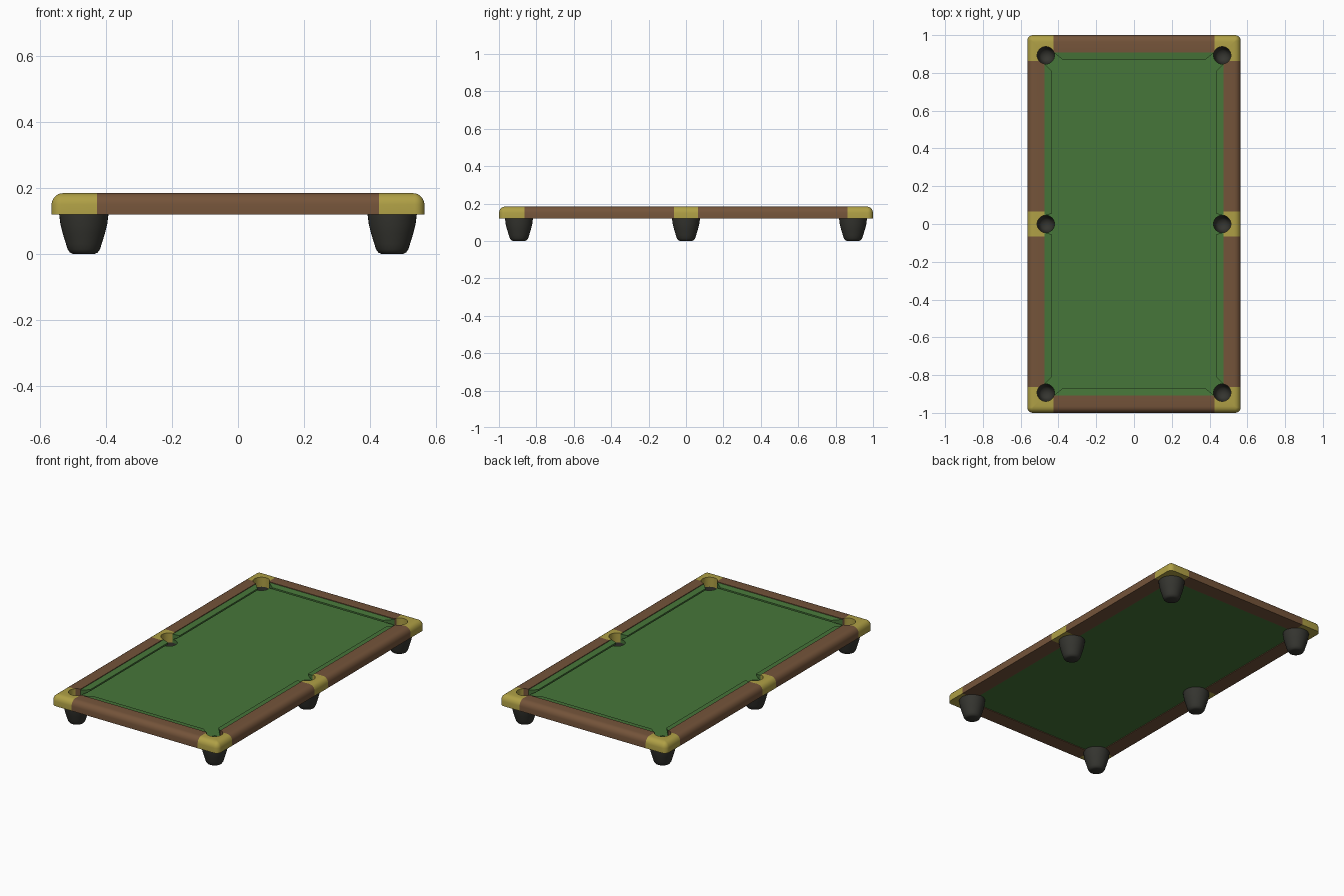
import bpy, bmesh, math
from mathutils import Vector

if "Cube" in bpy.data.objects:
    bpy.data.objects.remove(bpy.data.objects["Cube"])


def material(name, rgb):
    m = bpy.data.materials.new(name)
    m.diffuse_color = (*rgb, 1)
    m.use_nodes = True
    m.node_tree.nodes["Principled BSDF"].inputs["Base Color"].default_value = m.diffuse_color
    return m


WOOD = material("brown wood", (0.175, 0.088, 0.042))
BRASS = material("brass", (0.43, 0.35, 0.06))
CLOTH = material("green cloth", (0.062, 0.18, 0.041))
DARK = material("dark rubber", (0.035, 0.035, 0.029))

POCKETS = [(sx * 0.467, y) for sx in (-1, 1) for y in (-0.893, 0, 0.893)]


def make(name, bm, mats):
    bmesh.ops.recalc_face_normals(bm, faces=bm.faces)
    me = bpy.data.meshes.new(name)
    bm.to_mesh(me)
    bm.free()
    ob = bpy.data.objects.new(name, me)
    bpy.context.collection.objects.link(ob)
    for m in mats:
        me.materials.append(m)
    return ob


def activate(ob):
    bpy.ops.object.select_all(action='DESELECT')
    ob.select_set(True)
    bpy.context.view_layer.objects.active = ob


def smooth(ob, angle=35):
    activate(ob)
    bpy.ops.object.shade_smooth_by_angle(angle=math.radians(angle))


def cut_pockets(ob):
    """Drill the six round pocket holes through an object."""
    bm = bmesh.new()
    for x, y in POCKETS:
        r = bmesh.ops.create_cone(bm, cap_ends=True, segments=32, radius1=0.046,
                                  radius2=0.046, depth=0.3)
        bmesh.ops.translate(bm, verts=r['verts'], vec=(x, y, 0.15))
    cutter = make("pocket_cutter", bm, [])
    cutter.hide_render = True
    mod = ob.modifiers.new("pockets", 'BOOLEAN')
    mod.operation = 'DIFFERENCE'
    mod.solver = 'EXACT'
    mod.object = cutter
    activate(ob)
    bpy.ops.object.modifier_apply(modifier=mod.name)
    bpy.data.objects.remove(cutter)


def rounded_rect(hx, hy, r, n=6):
    pts = []
    for i, (sx, sy) in enumerate([(1, 1), (-1, 1), (-1, -1), (1, -1)]):
        for k in range(n + 1):
            a = math.pi / 2 * (i + k / n)
            pts.append((sx * (hx - r) + r * math.cos(a), sy * (hy - r) + r * math.sin(a)))
    return pts


# Rail frame: (inset, height) profile swept round a rounded rectangle
profile = [(0, 0.12), (0, 0.15), (0.002, 0.16), (0.007, 0.17), (0.014, 0.177),
           (0.023, 0.182), (0.035, 0.184), (0.092, 0.183), (0.092, 0.12)]
bm = bmesh.new()
rings = [[bm.verts.new((x, y, z)) for x, y in
          rounded_rect(0.565 - d, 1 - d, max(0.03 - d, 0.002))] for d, z in profile]
for a, b in zip(rings, rings[1:] + rings[:1]):
    for i in range(len(a)):
        j = (i + 1) % len(a)
        bm.faces.new((a[i], a[j], b[j], b[i]))
# colour boundaries of the brass caps
for axis, d in ((0, 0.427), (1, 0.863), (1, 0.065)):
    for s in (-1, 1):
        co = Vector((0, 0, 0))
        co[axis] = s * d
        no = Vector((0, 0, 0))
        no[axis] = 1
        bmesh.ops.bisect_plane(bm, geom=bm.verts[:] + bm.edges[:] + bm.faces[:],
                               plane_co=co, plane_no=no)
rails = make("rail_frame", bm, [WOOD, BRASS])
cut_pockets(rails)
for p in rails.data.polygons:
    x, y = abs(p.center.x), abs(p.center.y)
    p.material_index = int((x > 0.427 and y > 0.863) or y < 0.065)
smooth(rails)

# Playing bed
bm = bmesh.new()
bmesh.ops.create_cube(bm, size=1)
bmesh.ops.scale(bm, verts=bm.verts, vec=(0.95, 1.82, 0.021))
bmesh.ops.translate(bm, verts=bm.verts, vec=(0, 0, 0.1345))
bed = make("cloth_bed", bm, [CLOTH])
cut_pockets(bed)


# Cushions: undercut profile with mitred ends
def cushion(name, back, nose, back_ends, nose_ends, place):
    bm = bmesh.new()
    section = [(0, 0.145), (0, 0.179), (1, 0.175), (1, 0.165)]
    ends = []
    for e in (0, 1):
        ends.append([bm.verts.new((*place(nose if t else back,
                                          nose_ends[e] if t else back_ends[e]), z))
                     for t, z in section])
    a, b = ends
    bm.faces.new(a)
    bm.faces.new(b)
    for i in range(4):
        j = (i + 1) % 4
        bm.faces.new((a[i], a[j], b[j], b[i]))
    make(name, bm, [CLOTH])


for s, side in ((-1, "front"), (1, "back")):
    cushion(side + "_cushion", 0.908, 0.868, (-0.425, 0.425), (-0.375, 0.375),
            lambda d, t: (t, s * d))
    for q, lr in ((-1, "left"), (1, "right")):
        cushion(f"{side}_{lr}_cushion", 0.473, 0.435, (0.044, 0.848), (0.055, 0.81),
                lambda d, t: (q * d, s * t))

# Feet: turned cups that are also the pockets
cup = [(0, 0), (0.033, 0), (0.042, 0.004), (0.049, 0.014), (0.054, 0.03), (0.064, 0.062),
       (0.071, 0.09), (0.075, 0.122), (0.046, 0.125), (0.044, 0.08), (0.037, 0.04),
       (0.025, 0.022), (0, 0.016)]
for n, (x, y) in enumerate(POCKETS):
    bm = bmesh.new()
    vs = [bm.verts.new((r, 0, z)) for r, z in cup]
    es = [bm.edges.new(e) for e in zip(vs, vs[1:])]
    bmesh.ops.spin(bm, geom=vs + es, cent=(0, 0, 0), axis=(0, 0, 1),
                   angle=2 * math.pi, steps=32)
    bmesh.ops.remove_doubles(bm, verts=bm.verts, dist=0.0001)
    foot = make(f"pocket_foot_{n + 1}", bm, [DARK])
    foot.location = (x, y, 0)
    smooth(foot, 45)
